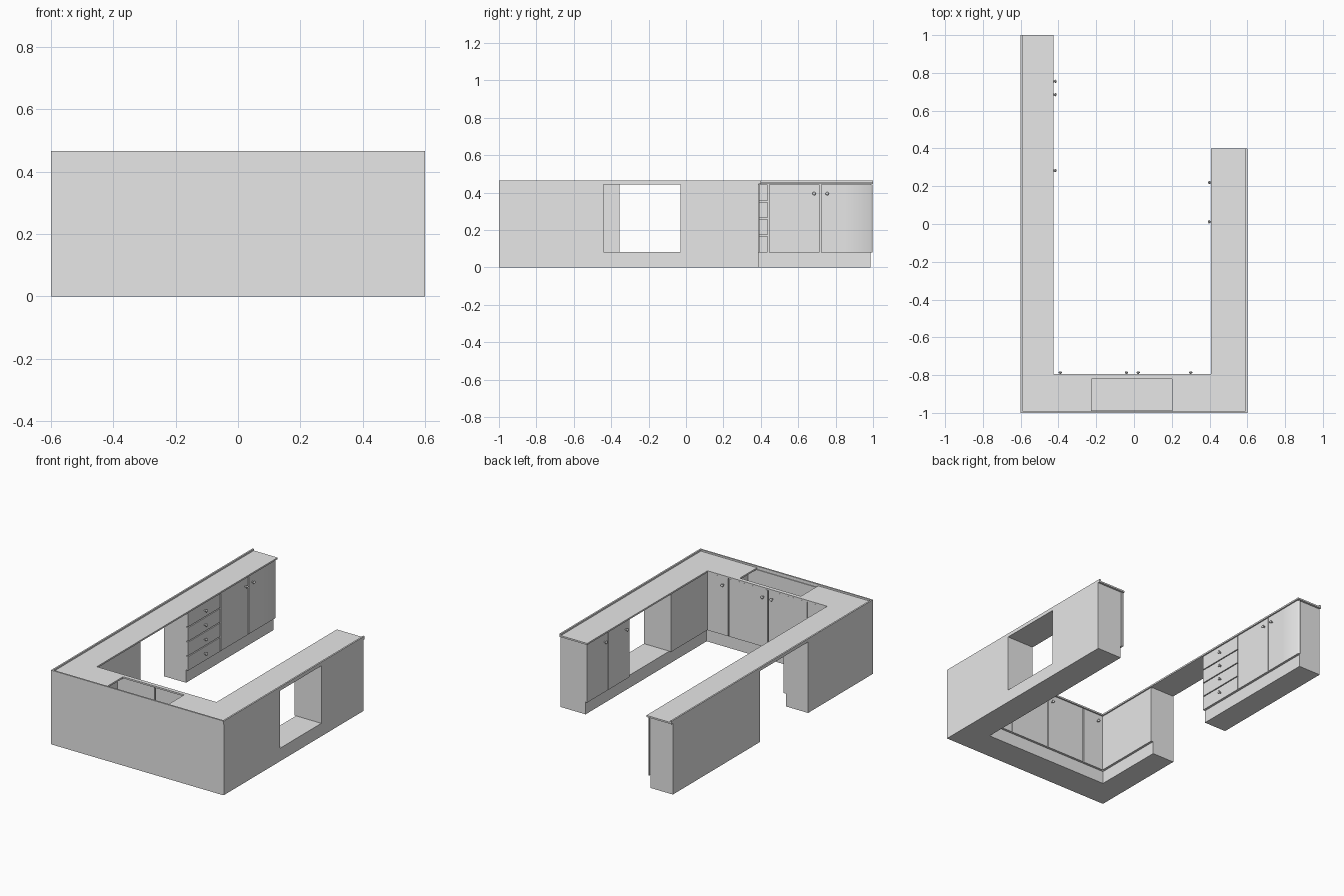
import bpy, bmesh, math
from mathutils import Vector, Matrix

cube = bpy.data.objects.get("Cube")
if cube:
    bpy.data.objects.remove(cube, do_unlink=True)

grey = bpy.data.materials.new("plain_grey")
grey.use_nodes = True
grey.diffuse_color = (0.8, 0.8, 0.8, 1)
grey.node_tree.nodes["Principled BSDF"].inputs["Base Color"].default_value = (0.8, 0.8, 0.8, 1)

PLINTH, TOP, WORK, RAIL = 0.08, 0.446, 0.456, 0.466
GAP = 0.003


def finish(name, bm):
    bmesh.ops.recalc_face_normals(bm, faces=bm.faces)
    me = bpy.data.meshes.new(name)
    bm.to_mesh(me)
    bm.free()
    me.materials.append(grey)
    ob = bpy.data.objects.new(name, me)
    bpy.context.scene.collection.objects.link(ob)
    return ob


def prism(name, pts, axis, lo, hi, smooth=None):
    """Extrude a 2D outline along an axis; the outline uses the other two axes in order."""
    def place(p, d):
        return {"x": (d, p[0], p[1]), "y": (p[0], d, p[1]), "z": (p[0], p[1], d)}[axis]
    bm = bmesh.new()
    a = [bm.verts.new(place(p, lo)) for p in pts]
    b = [bm.verts.new(place(p, hi)) for p in pts]
    bm.faces.new(a)
    bm.faces.new(b[::-1])
    for i in range(len(pts)):
        j = (i + 1) % len(pts)
        bm.faces.new((a[i], a[j], b[j], b[i]))
    bmesh.ops.recalc_face_normals(bm, faces=bm.faces)
    if smooth:
        for f in bm.faces:
            f.smooth = True
        for e in bm.edges:
            e.smooth = e.calc_face_angle(0) < smooth
    return finish(name, bm)


def box(name, x0, x1, y0, y1, z0, z1):
    return prism(name, [(x0, y0), (x1, y0), (x1, y1), (x0, y1)], "z", z0, z1)


def cut(ob, cutter):
    cutter.hide_render = True
    cutter.hide_viewport = True
    cutter.display_type = "WIRE"
    mod = ob.modifiers.new("opening", "BOOLEAN")
    mod.operation = "DIFFERENCE"
    mod.solver = "EXACT"
    mod.object = cutter


def carcass(name, axis, back, front, toe, lo, hi):
    """Cabinet body with a recessed plinth."""
    pts = [(back, 0), (back, TOP), (front, TOP), (front, PLINTH), (toe, PLINTH), (toe, 0)]
    return prism(name, pts, axis, lo, hi)


def knob(name, pos, direction):
    d = Vector(direction)
    bm = bmesh.new()
    bmesh.ops.create_cone(bm, cap_ends=True, segments=12, radius1=0.005, radius2=0.004,
                          depth=0.014, matrix=Matrix.Translation((0, 0, 0.007)))
    bmesh.ops.create_uvsphere(bm, u_segments=12, v_segments=8, radius=0.009,
                              matrix=Matrix.Translation((0, 0, 0.014)) @ Matrix.Diagonal((1, 1, 0.6, 1)))
    for f in bm.faces:
        f.smooth = True
    rot = d.to_track_quat("Z", "Y").to_matrix().to_4x4()
    bm.transform(Matrix.Translation(pos) @ rot)
    return finish(name, bm)


# Cabinet bodies
bar = carcass("front_cabinet", "x", -1.0, -0.812, -0.815, -0.598, 0.598)
cut(bar, box("sink_space_cutter", -0.27, 0.257, -0.985, -0.7, 0.085, 0.6))
right = carcass("right_cabinet", "y", 0.6, 0.424, 0.427, -0.998, 0.387)
cut(right, box("appliance_cutter", 0.3, 0.7, -0.44, -0.03, 0.082, 0.443))
carcass("left_corner_cabinet", "y", -0.6, -0.442, -0.445, -0.998, -0.355)
carcass("left_end_cabinet", "y", -0.6, -0.442, -0.445, 0.12, 0.987)

# Worktop with the sink opening, and the upstand around its outer edge
prism("worktop", [(-0.59, -0.99), (-0.225, -0.99), (-0.225, -0.82), (0.2, -0.82),
                  (0.2, -0.99), (0.59, -0.99), (0.59, 0.4), (0.407, 0.4),
                  (0.407, -0.795), (-0.425, -0.795), (-0.425, 1), (-0.59, 1)],
      "z", TOP, WORK)
prism("upstand", [(-0.6, 1), (-0.6, -1), (0.6, -1), (0.6, 0.4), (0.59, 0.4),
                  (0.59, -0.99), (-0.59, -0.99), (-0.59, 1)], "z", TOP, RAIL)

# Doors of the front cabinet
DOOR_TOP, KNOB_Z = 0.443, 0.395
edges = [-0.43, -0.283, -0.009, 0.265, 0.412]
for i, kx in enumerate([-0.39, -0.04, 0.022, 0.3]):
    box(f"front_door_{i + 1}", edges[i] + GAP, edges[i + 1] - GAP, -0.812, -0.8, PLINTH, DOOR_TOP)
    knob(f"front_door_knob_{i + 1}", (kx, -0.8, KNOB_Z), (0, 1, 0))

# Right cabinet panel and doors
box("right_panel", 0.412, 0.424, -0.8, -0.44, PLINTH, DOOR_TOP)
for i, (y0, y1, ky) in enumerate([(-0.03, 0.182, 0.012), (0.182, 0.396, 0.22)]):
    box(f"right_door_{i + 1}", 0.412, 0.424, y0 + GAP, y1 - GAP, PLINTH, DOOR_TOP)
    knob(f"right_door_knob_{i + 1}", (0.412, ky, KNOB_Z), (-1, 0, 0))

# Left cabinet panel, drawers and doors
box("left_panel", -0.442, -0.43, -0.8, -0.355, PLINTH, DOOR_TOP)
step = (DOOR_TOP - PLINTH) / 4
for i in range(4):
    z = PLINTH + i * step
    box(f"drawer_{i + 1}", -0.442, -0.43, 0.12, 0.44 - GAP,
        z + (GAP if i else 0), z + step - (GAP if i < 3 else 0))
    knob(f"drawer_knob_{i + 1}", (-0.43, 0.283, z + step / 2), (1, 0, 0))
box("left_door", -0.442, -0.43, 0.44 + GAP, 0.718 - GAP, PLINTH, DOOR_TOP)
prism("left_end_door", [(-0.442, 0.721), (-0.43, 0.721), (-0.43, 0.85), (-0.43, 0.986),
                        (-0.44, 0.998), (-0.442, 0.998)],
      "z", PLINTH, DOOR_TOP, smooth=math.radians(45))
for i, ky in enumerate([0.685, 0.755]):
    knob(f"left_door_knob_{i + 1}", (-0.43, ky, KNOB_Z), (1, 0, 0))
